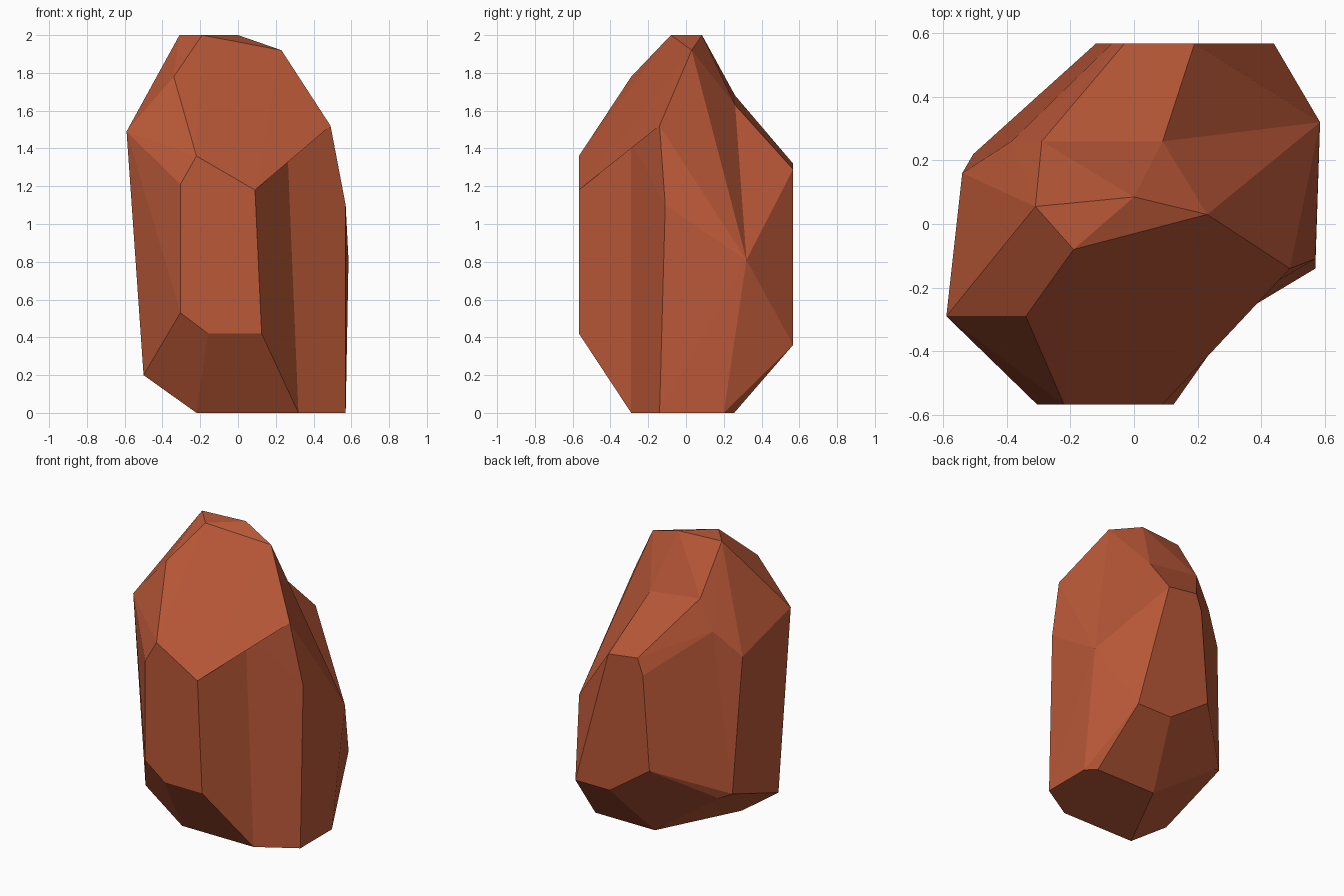
import bpy, bmesh
from mathutils import Vector

if "Cube" in bpy.data.objects:
    bpy.data.objects.remove(bpy.data.objects["Cube"])

# corners of the boulder, grouped by height
crown = [(-.31, .055, 2), (-.19, -.08, 2), (0, .085, 2), (.23, .03, 1.92), (-.34, -.29, 1.78)]
shoulder = [(-.59, -.29, 1.49), (-.22, -.567, 1.36), (.09, -.567, 1.18), (.49, -.14, 1.52),
            (.57, -.11, 1.10), (-.305, -.567, 1.21), (.19, .567, 1.29), (-.03, .567, 1.32),
            (-.07, .567, 1.21), (-.54, .16, 1.31), (.585, .32, .81)]
foot = [(-.305, -.567, .53), (-.16, -.567, .42), (.125, -.567, .42), (-.5, -.285, .2),
        (.44, .567, .36), (.18, .567, .36), (-.12, .567, .57), (-.505, .22, .385), (-.43, .26, .35)]
base = [(.57, -.14, 0), (.57, .2, 0), (.507, .255, 0), (.057, .255, 0), (-.22, -.29, 0)]

# dented corners: final place, and how far to bulge while the hull is wrapped
dents = [((.26, -.29, 1.44), (.07, -.07, -.14)),
         ((.32, -.29, 0), (.10, -.10, 0)),
         ((.09, .26, 1.63), (.03, .10, .13)),
         ((-.29, .26, 1.68), (0, .01, .16)),
         ((-.385, .26, 1.48), (-.035, .04, 0))]

# wrap a convex skin, then press the dented corners back in
bm = bmesh.new()
for p in crown + shoulder + foot + base:
    bm.verts.new(p)
pressed = [(bm.verts.new(Vector(p) + Vector(b)), p) for p, b in dents]
bmesh.ops.convex_hull(bm, input=bm.verts[:])
for v, p in pressed:
    v.co = p
bmesh.ops.delete(bm, geom=[v for v in bm.verts if not v.link_faces], context='VERTS')
bmesh.ops.recalc_face_normals(bm, faces=bm.faces[:])

# merge the nearly flat triangles into clean facets
bmesh.ops.dissolve_limit(bm, angle_limit=0.02, verts=bm.verts[:], edges=bm.edges[:])

mesh = bpy.data.meshes.new("boulder")
bm.to_mesh(mesh)
bm.free()
rock = bpy.data.objects.new("boulder", mesh)
bpy.context.collection.objects.link(rock)

# terracotta stone
mat = bpy.data.materials.new("terracotta stone")
mat.diffuse_color = (.49, .098, .039, 1)
mat.use_nodes = True
mat.node_tree.nodes["Principled BSDF"].inputs["Base Color"].default_value = mat.diffuse_color
mesh.materials.append(mat)
